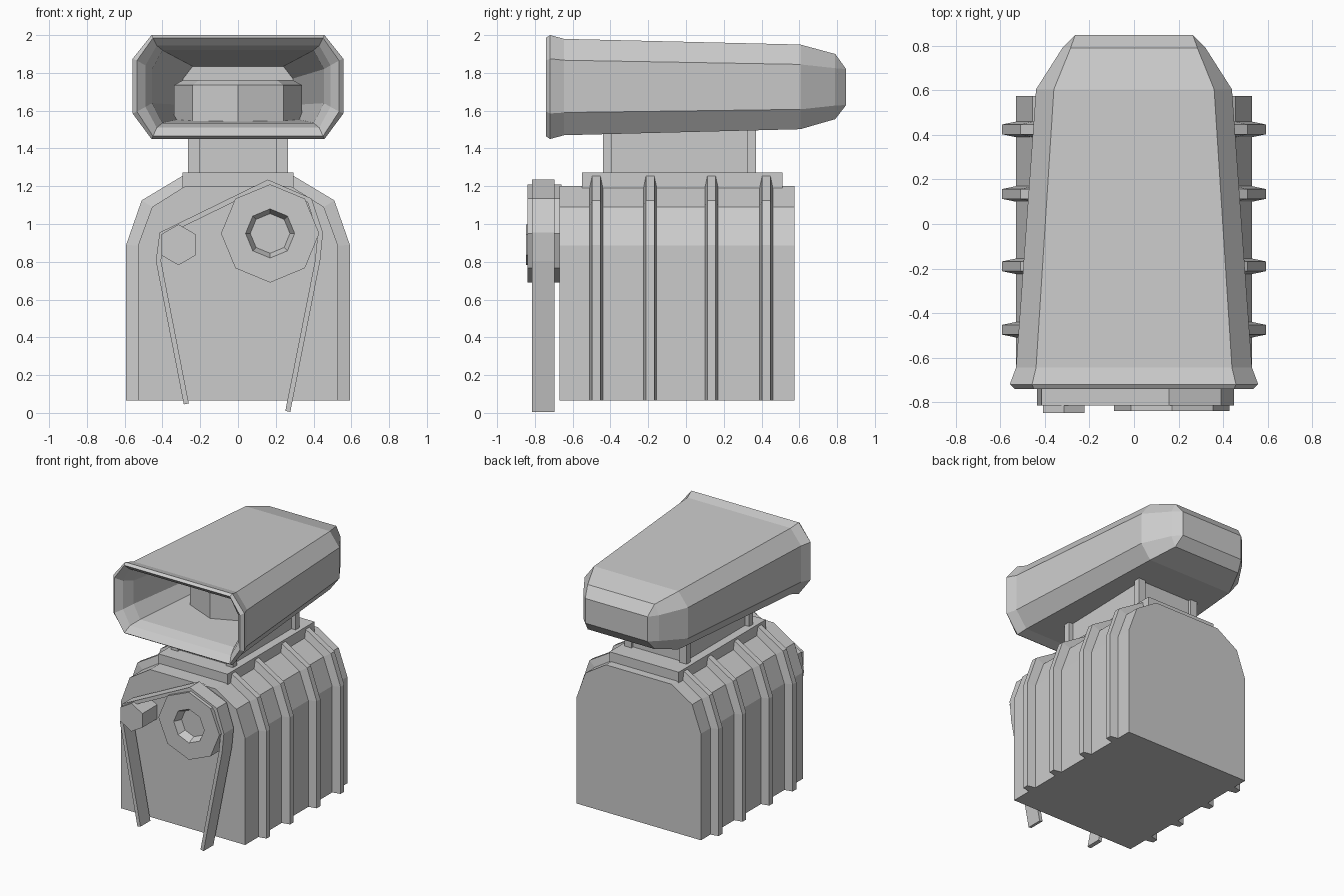
import bpy, bmesh, math
from mathutils import Vector

cube = bpy.data.objects.get("Cube")
if cube:
    bpy.data.objects.remove(cube, do_unlink=True)

grey = bpy.data.materials.new("plain_grey")
grey.use_nodes = True
grey.diffuse_color = (0.6, 0.6, 0.6, 1)
grey.node_tree.nodes["Principled BSDF"].inputs["Base Color"].default_value = (0.6, 0.6, 0.6, 1)


def finish(name, bm):
    bmesh.ops.remove_doubles(bm, verts=bm.verts, dist=0.0005)
    bmesh.ops.recalc_face_normals(bm, faces=bm.faces)
    mesh = bpy.data.meshes.new(name)
    bm.to_mesh(mesh)
    bm.free()
    mesh.materials.append(grey)
    obj = bpy.data.objects.new(name, mesh)
    bpy.context.collection.objects.link(obj)
    return obj


def loft(name, rings):
    """Skin closed rings of equal length and cap both ends."""
    bm = bmesh.new()
    loops = [[bm.verts.new(p) for p in ring] for ring in rings]
    n = len(loops[0])
    for a, b in zip(loops, loops[1:]):
        for i in range(n):
            j = (i + 1) % n
            bm.faces.new((a[i], a[j], b[j], b[i]))
    bm.faces.new(loops[0])
    bm.faces.new(loops[-1][::-1])
    return finish(name, bm)


def box(name, x0, x1, y0, y1, z0, z1):
    return loft(name, [[(x0, y0, z), (x1, y0, z), (x1, y1, z), (x0, y1, z)]
                       for z in (z0, z1)])


def arch(half, y):
    """Mirror a half outline into a full cross-section at depth y."""
    return ([(x, y, z) for x, z in half] +
            [(-x, y, z) for x, z in reversed(half)])


def octagon(y, side, flat, top, bottom, high, low):
    """Chamfered rectangular cross-section."""
    return arch([(flat, bottom), (side, low), (side, high), (flat, top)], y)


def circle(n, r, along, cx, cz):
    return [(cx + r * math.sin(math.tau * i / n), along,
             cz + r * math.cos(math.tau * i / n)) for i in range(n)]


# Main case and its ribs
case_half = [(0.53, 0.065), (0.53, 0.885), (0.455, 1.09), (0.28, 1.2)]
rib_half = [(0.592, 0.065), (0.592, 0.89), (0.51, 1.125), (0.29, 1.257)]
loft("case", [arch(case_half, y) for y in (-0.67, 0.575)])
for k, y in enumerate((-0.475, -0.19, 0.135, 0.425)):
    loft(f"rib_{k + 1}", [arch(case_half, y - 0.035), arch(rib_half, y - 0.022),
                          arch(rib_half, y + 0.022), arch(case_half, y + 0.035)])

# Top plate, neck and corner posts
box("top_plate", -0.295, 0.295, -0.55, 0.51, 1.19, 1.272)
box("neck", -0.23, 0.23, -0.415, 0.35, 1.26, 1.51)
for side, x in (("right", -0.235), ("left", 0.235)):
    for end, y in (("front", -0.415), ("back", 0.347)):
        box(f"{end}_{side}_post", x - 0.03, x + 0.03, y - 0.024, y + 0.024, 1.26, 1.51)

# Hollow air scoop: inside back wall, out through the lip, to the closed tail
loft("air_scoop", [
    octagon(0.60, 0.29, 0.24, 1.835, 1.57, 1.77, 1.63),
    octagon(-0.62, 0.455, 0.40, 1.92, 1.535, 1.82, 1.64),
    octagon(-0.70, 0.49, 0.43, 1.945, 1.51, 1.84, 1.62),
    octagon(-0.742, 0.535, 0.45, 1.985, 1.465, 1.865, 1.595),
    octagon(-0.72, 0.558, 0.458, 2.0, 1.45, 1.875, 1.585),
    octagon(-0.645, 0.53, 0.44, 1.98, 1.47, 1.867, 1.59),
    octagon(0.605, 0.44, 0.36, 1.95, 1.502, 1.845, 1.607),
    octagon(0.79, 0.322, 0.285, 1.9, 1.555, 1.825, 1.627),
    octagon(0.848, 0.265, 0.265, 1.82, 1.63, 1.82, 1.63),
])

# Eight-sided intake cap inside the scoop
loft("intake_cap", [[(r * math.sin(math.tau * i / 8), r * math.cos(math.tau * i / 8), z)
                     for i in range(8)]
                    for r, z in ((0.34, 1.54), (0.34, 1.735), (0.29, 1.762))])

# Pulleys on the front
loft("large_pulley", [circle(8, r, y, 0.17, 0.95) for r, y in
                      ((0.26, -0.66), (0.26, -0.84), (0.13, -0.84), (0.105, -0.78))])
loft("small_pulley", [circle(6, 0.108, y, -0.315, 0.89) for y in (-0.66, -0.848)])

# Open drive belt, a mitred strip following its outer edge
path = [Vector(p) for p in ((-0.287, 0.045), (-0.435, 0.805), (-0.415, 0.955),
                            (0.158, 1.235), (0.39, 1.135), (0.45, 0.955),
                            (0.435, 0.805), (0.277, 0.005))]
dirs = [(b - a).normalized() for a, b in zip(path, path[1:])]
inner = []
for i, p in enumerate(path):
    a, b = dirs[max(i - 1, 0)], dirs[min(i, len(dirs) - 1)]
    normal = Vector((a.y + b.y, -a.x - b.x)).normalized()
    inner.append(p + normal * 0.027 / normal.dot(Vector((a.y, -a.x))))
outline = path + inner[::-1]
loft("drive_belt", [[(p.x, y, max(p.y, 0)) for p in outline] for y in (-0.815, -0.695)])
